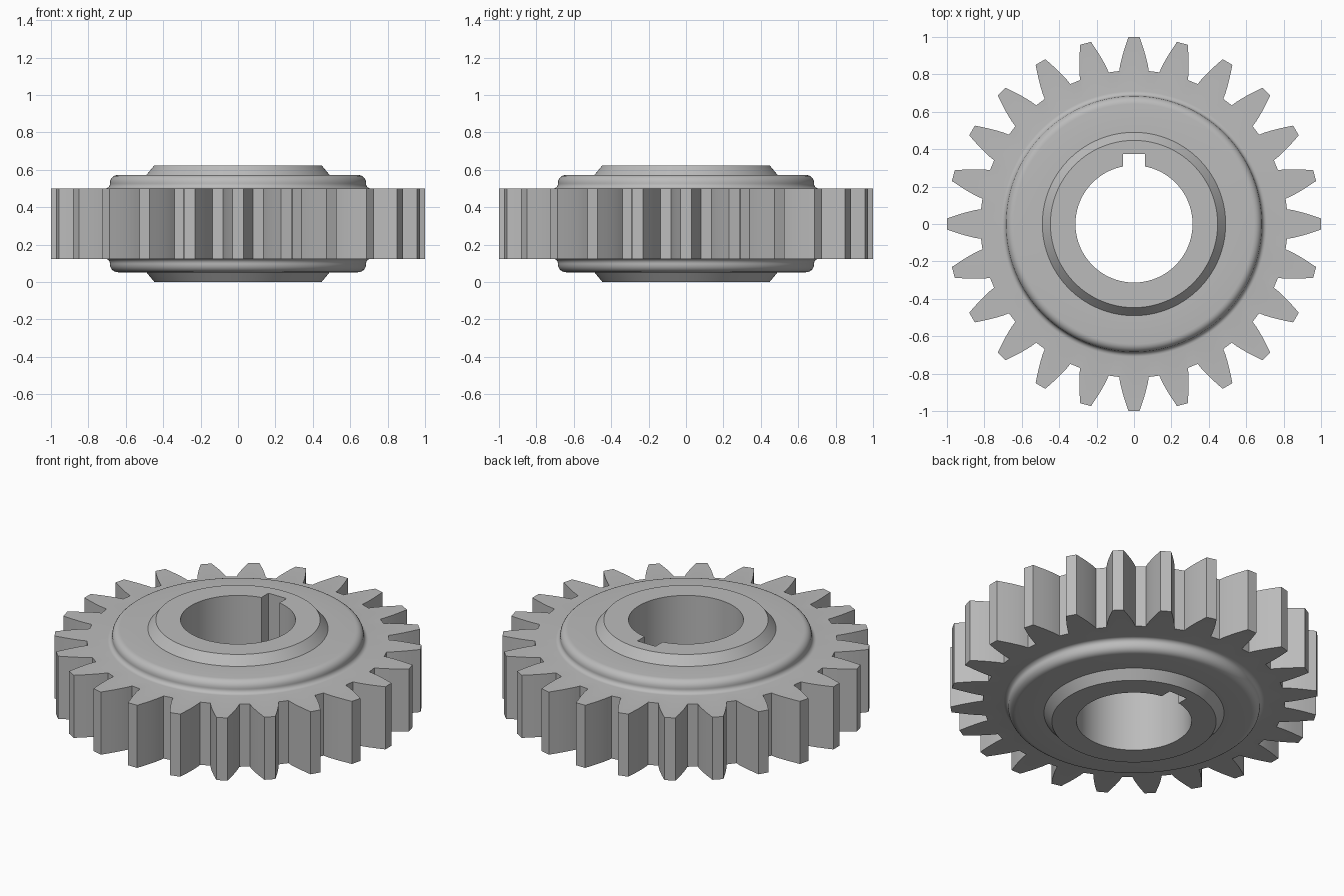
import bpy, bmesh, math

TEETH = 24
BORE, KEY_HALF, KEY_TOP = 0.313, 0.06, 0.375
MID = 0.312

cube = bpy.data.objects.get("Cube")
if cube:
    bpy.data.objects.remove(cube, do_unlink=True)

steel = bpy.data.materials.new("grey_steel")
steel.use_nodes = True
GREY = (0.5, 0.5, 0.5, 1)
steel.diffuse_color = GREY
steel.node_tree.nodes["Principled BSDF"].inputs["Base Color"].default_value = GREY


def stack(name, loops):
    """Skin a list of (outline, z) sections into a closed solid."""
    bm = bmesh.new()
    rings = [[bm.verts.new((x, y, z)) for x, y in pts] for pts, z in loops]
    n = len(rings[0])
    for low, high in zip(rings, rings[1:]):
        for i in range(n):
            j = (i + 1) % n
            bm.faces.new((low[i], low[j], high[j], high[i]))
    bm.faces.new(rings[0][::-1])
    bm.faces.new(rings[-1])
    bmesh.ops.recalc_face_normals(bm, faces=bm.faces)
    mesh = bpy.data.meshes.new(name)
    bm.to_mesh(mesh)
    bm.free()
    mesh.materials.append(steel)
    obj = bpy.data.objects.new(name, mesh)
    bpy.context.collection.objects.link(obj)
    return obj


def arc(cr, cz, rad, start, end, steps=6):
    """Points (radius, z) on a fillet, angles in degrees."""
    angles = [math.radians(start + (end - start) * i / steps) for i in range(steps + 1)]
    return [(cr + rad * math.cos(a), cz + rad * math.sin(a)) for a in angles]


# Tooth outline: one flank as (radius, half width), mirrored and repeated
flank = [(0.818, 0.079), (0.85, 0.074), (0.88, 0.067), (0.91, 0.059),
         (0.94, 0.05), (0.97, 0.04), (1.0, 0.03)]
tooth = [(r, -w) for r, w in flank] + [(r, w) for r, w in reversed(flank)]
teeth = []
for k in range(TEETH):
    c, s = math.cos(k * math.tau / TEETH), math.sin(k * math.tau / TEETH)
    teeth += [(r * c - w * s, r * s + w * c) for r, w in tooth]


def circle(radius):
    n = len(teeth)
    return [(radius * math.cos(i * math.tau / n), radius * math.sin(i * math.tau / n))
            for i in range(n)]


# Upper half profile: root fillet, rounded shoulder, chamfered hub
upper = (arc(0.71, 0.525, 0.025, 270, 180)
         + arc(0.642, 0.529, 0.043, 0, 90)
         + [(0.49, 0.572), (0.447, 0.624)])
# Start circles line up with the first tooth's leading edge
shift = math.atan2(tooth[0][1], tooth[0][0])


def ring(radius):
    c, s = math.cos(shift), math.sin(shift)
    return [(x * c - y * s, x * s + y * c) for x, y in circle(radius)]


sections = [(ring(r), 2 * MID - z) for r, z in reversed(upper)]
sections += [(teeth, 0.126), (teeth, 0.498)]
sections += [(ring(r), z) for r, z in upper]
# Keep the mating faces level with the fillet roots
sections = [(p, 0.124 if p is teeth and z < MID else 0.5 if p is teeth else z)
            for p, z in sections]
gear = stack("gear_body", sections)

# Bore with keyway
half = math.asin(KEY_HALF / BORE)
STEPS = 120
bore = []
for i in range(STEPS + 1):
    a = math.pi / 2 + half + (math.tau - 2 * half) * i / STEPS
    bore.append((BORE * math.cos(a), BORE * math.sin(a)))
bore += [(KEY_HALF, KEY_TOP), (-KEY_HALF, KEY_TOP)]
cutter = stack("bore_cutter", [(bore, -0.2), (bore, 0.9)])
cutter.hide_render = True

cut = gear.modifiers.new("bore", 'BOOLEAN')
cut.operation = 'DIFFERENCE'
cut.solver = 'EXACT'
cut.object = cutter
bpy.ops.object.select_all(action='DESELECT')
gear.select_set(True)
bpy.context.view_layer.objects.active = gear
bpy.ops.object.modifier_apply(modifier=cut.name)
bpy.data.objects.remove(cutter, do_unlink=True)

bpy.ops.object.shade_smooth_by_angle(angle=math.radians(25))
